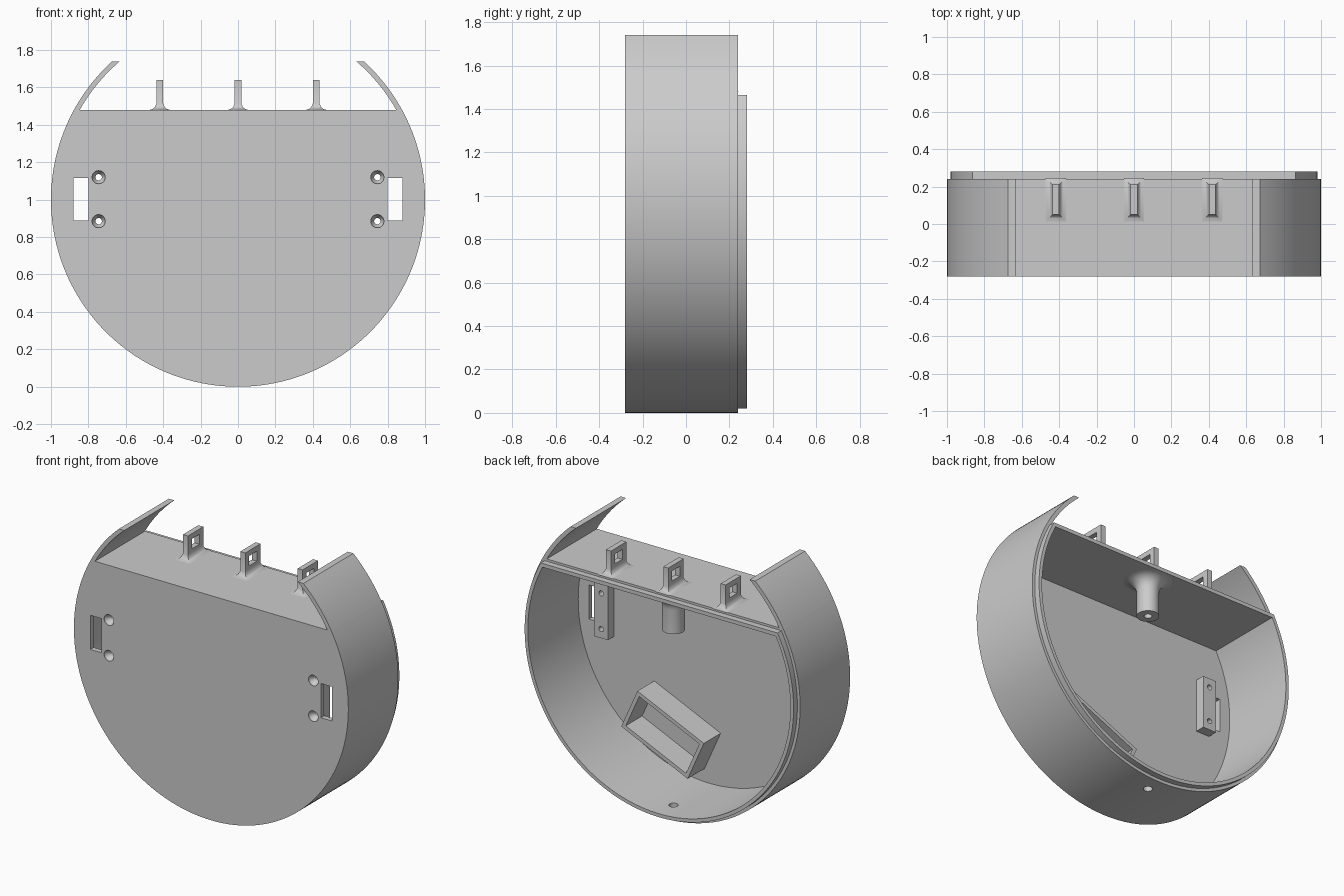
import bpy, bmesh
from math import sin, cos, asin, pi, radians
from mathutils import Vector, Matrix

if "Cube" in bpy.data.objects:
    bpy.data.objects.remove(bpy.data.objects["Cube"])

grey = bpy.data.materials.new("light grey plastic")
grey.use_nodes = True
grey.diffuse_color = (0.6, 0.6, 0.6, 1)
grey.node_tree.nodes["Principled BSDF"].inputs["Base Color"].default_value = (0.6, 0.6, 0.6, 1)

FRONT, FLOOR, BACK, LIP = -0.28, -0.245, 0.24, 0.28
DECK = 1.48


def loft(bm, sections):
    """Skin a run of equal-sized closed sections and cap both ends."""
    rings = [[bm.verts.new(p) for p in s] for s in sections]
    n = len(rings[0])
    for a, b in zip(rings, rings[1:]):
        for i in range(n):
            j = (i + 1) % n
            bm.faces.new((a[i], a[j], b[j], b[i]))
    bm.faces.new(rings[0])
    bm.faces.new(rings[-1])


def box(bm, x, y, z):
    loft(bm, [rect(x, y, h) for h in z])


def rect(x, y, z):
    return [(x[0], y[0], z), (x[1], y[0], z), (x[1], y[1], z), (x[0], y[1], z)]


def circle(centre, r, axis, n=32):
    pts = []
    for i in range(n):
        u, v = r * cos(2 * pi * i / n), r * sin(2 * pi * i / n)
        pts.append(Vector(centre) + Vector((u, v, 0) if axis == "z" else (u, 0, v)))
    return pts


def d_shape(r, top, y, n=128):
    """Disc outline cut flat at the given height."""
    a = asin((top - 1) / r)
    angles = [a - (pi + 2 * a) * i / n for i in range(n + 1)]
    return [(r * cos(t), y, 1 + r * sin(t)) for t in angles]


def finish(name, bm, mirror=False, cutter=None):
    bmesh.ops.recalc_face_normals(bm, faces=bm.faces)
    mesh = bpy.data.meshes.new(name)
    bm.to_mesh(mesh)
    bm.free()
    mesh.materials.append(grey)
    ob = bpy.data.objects.new(name, mesh)
    bpy.context.collection.objects.link(ob)
    if mirror:
        ob.modifiers.new("Mirror", "MIRROR").use_mirror_merge = False
    if cutter:
        cut = ob.modifiers.new("Holes", "BOOLEAN")
        cut.operation, cut.solver, cut.object = "DIFFERENCE", "EXACT", cutter
    bpy.ops.object.select_all(action="DESELECT")
    ob.select_set(True)
    bpy.context.view_layer.objects.active = ob
    for m in list(ob.modifiers):
        bpy.ops.object.modifier_apply(modifier=m.name)
    bpy.ops.object.shade_smooth_by_angle(angle=radians(30))
    return ob


# Cutter: side slots, countersunk screw holes, drain hole, loop windows
bm = bmesh.new()
for s in (-1, 1):
    box(bm, sorted((s * 0.80, s * 0.88)), (-0.4, -0.2), (0.89, 1.115))
    for z in (0.885, 1.12):
        loft(bm, [circle((s * 0.745, y, z), r, "y")
                  for y, r in ((-0.3, 0.035), (-0.27, 0.035), (-0.24, 0.017), (-0.1, 0.017))])
loft(bm, [circle((0, 0.13, z), 0.028, "z") for z in (-0.1, 0.15)])
box(bm, (-0.55, 0.55), (0.09, 0.17), (1.54, 1.605))
holes = finish("hole_cutter", bm)
holes.hide_render = True

# Housing: front plate, rim wall, deck and stepped lip in one skin
bm = bmesh.new()
loft(bm, [d_shape(1, DECK, FRONT), d_shape(1, DECK, BACK),
          d_shape(0.98, 1.465, BACK), d_shape(0.98, 1.465, LIP),
          d_shape(0.957, 1.44, LIP), d_shape(0.957, 1.44, FLOOR)])
finish("housing", bm, cutter=holes)

# Curved wings rising above the deck
bm = bmesh.new()
outline = []
for r, ends in ((1, (DECK, 1.74)), (0.973, (1.74, DECK))):
    a, b = (asin((z - 1) / r) for z in ends)
    outline += [(r * cos(a + (b - a) * i / 12), 1 + r * sin(a + (b - a) * i / 12))
                for i in range(13)]
loft(bm, [[(x, y, z) for x, z in outline] for y in (FRONT, BACK)])
finish("wings", bm, mirror=True)

# Screw blocks behind the front plate
bm = bmesh.new()
box(bm, (0.695, 0.795), (FLOOR, -0.18), (0.825, 1.18))
finish("screw_blocks", bm, mirror=True, cutter=holes)

# Three loops on the deck, flared at the foot
for name, x in (("right", -0.418), ("middle", 0), ("left", 0.418)):
    bm = bmesh.new()
    loft(bm, [rect((x - 0.018 - f, x + 0.018 + f), (0.05 - f, 0.21 + f), z)
              for f, z in ((0.036, DECK), (0.02, 1.485), (0.008, 1.495), (0, 1.515), (0, 1.64))])
    finish(name + "_loop", bm, cutter=holes)

# Hollow post hanging under the deck with a filleted root
bm = bmesh.new()
fillet = [(0.148 - 0.08 * sin(t), 1.36 + 0.08 * cos(t))
          for t in (radians(15 * i) for i in range(7))]
profile = fillet + [(0.068, 1.2), (0.024, 1.2), (0.024, 1.32)]
loft(bm, [circle((0, 0.13, z), r, "z", 48) for r, z in profile])
finish("post", bm)

# Tilted open tray on the inner floor
bm = bmesh.new()


def tray_rect(w, h, y):
    turn = Matrix.Rotation(radians(-24), 3, "Y")
    return [turn @ Vector((sx * w, 0, sz * h)) + Vector((0.22, y, 0.37))
            for sx, sz in ((-1, -1), (1, -1), (1, 1), (-1, 1))]


loft(bm, [tray_rect(0.265, 0.145, FLOOR), tray_rect(0.265, 0.145, -0.07),
          tray_rect(0.24, 0.12, -0.07), tray_rect(0.24, 0.12, FLOOR + 0.005)])
finish("tray", bm)
